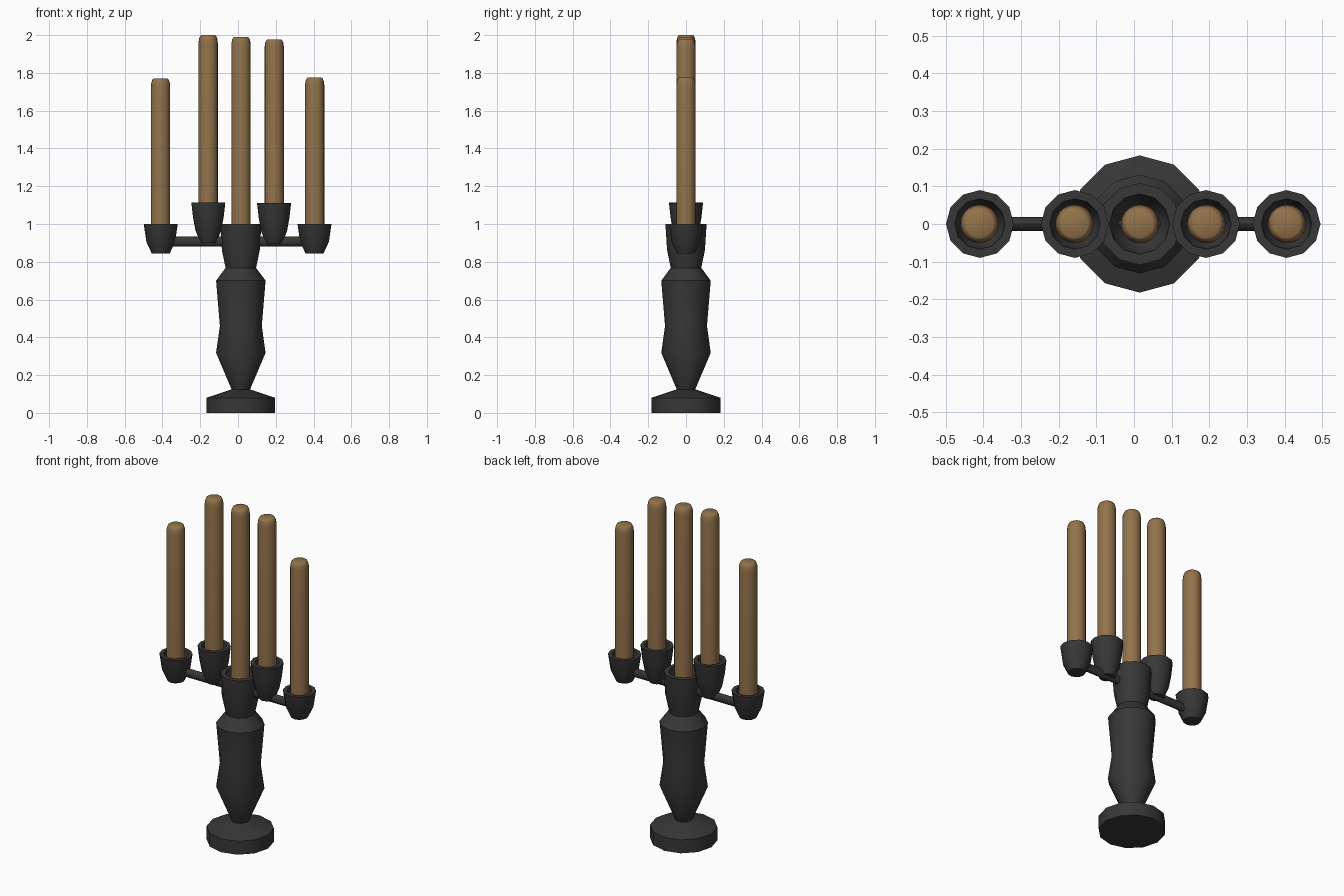
import bpy, bmesh, math

if "Cube" in bpy.data.objects:
    bpy.data.objects.remove(bpy.data.objects["Cube"])


def material(name, rgb):
    m = bpy.data.materials.new(name)
    m.diffuse_color = (*rgb, 1)
    m.use_nodes = True
    m.node_tree.nodes["Principled BSDF"].inputs["Base Color"].default_value = m.diffuse_color
    return m


IRON = material("dark_iron", (0.038, 0.038, 0.038))
WAX = material("brown_wax", (0.29, 0.17, 0.07))


def finish(bm, name, mat):
    bmesh.ops.recalc_face_normals(bm, faces=bm.faces)
    me = bpy.data.meshes.new(name)
    bm.to_mesh(me)
    bm.free()
    ob = bpy.data.objects.new(name, me)
    bpy.context.collection.objects.link(ob)
    me.materials.append(mat)
    bpy.ops.object.select_all(action='DESELECT')
    bpy.context.view_layer.objects.active = ob
    ob.select_set(True)
    bpy.ops.object.shade_smooth_by_angle(angle=math.radians(35))
    return ob


def lathe(name, profile, x, mat, sides=12):
    """Closed turned solid from (radius, z) points around a vertical axis at x."""
    bm = bmesh.new()
    rings = []
    for r, z in profile:
        rings.append([bm.verts.new((x + r * math.cos(2 * math.pi * i / sides),
                                    r * math.sin(2 * math.pi * i / sides), z))
                      for i in range(sides)])
    for a, b in zip(rings, rings[1:]):
        for i in range(sides):
            j = (i + 1) % sides
            bm.faces.new((a[i], a[j], b[j], b[i]))
    bm.faces.new(rings[0])
    bm.faces.new(rings[-1])
    return finish(bm, name, mat)


CX = 0.015  # axis of the stem

# foot and turned stem
lathe("foot", [(0.182, 0), (0.182, 0.08), (0.047, 0.125)], CX, IRON)
lathe("stem", [(0.047, 0.12), (0.131, 0.318), (0.111, 0.46),
               (0.131, 0.70), (0.082, 0.766)], CX, IRON)

# central cup
lathe("center_cup", [(0.08, 0.765), (0.1, 0.86), (0.109, 1.0), (0.08, 1.0),
                     (0.07, 0.95), (0.048, 0.92)], CX, IRON)

# outer and inner cups: x position, rim height
for name, x, top in (("left_outer_cup", -0.409, 1.0), ("right_outer_cup", 0.405, 1.0)):
    lathe(name, [(0.048, top - 0.155), (0.076, top - 0.095), (0.09, top), (0.067, top),
                 (0.06, top - 0.05), (0.045, top - 0.075)], x, IRON)
for name, x, top in (("left_inner_cup", -0.157, 1.115), ("right_inner_cup", 0.191, 1.11)):
    lathe(name, [(0.042, top - 0.215), (0.068, top - 0.15), (0.081, top - 0.08),
                 (0.09, top), (0.067, top), (0.06, top - 0.05),
                 (0.045, top - 0.075)], x, IRON)

# horizontal arm carrying the cups, taller than deep
bm = bmesh.new()
bmesh.ops.create_cone(bm, cap_ends=True, segments=12, radius1=1, radius2=1, depth=1)
for v in bm.verts:
    v.co = (v.co.z * 0.76, v.co.x * 0.018, 0.907 + v.co.y * 0.026)
finish(bm, "arm", IRON)

# candles: x, bottom, top
for name, x, lo, top in (("left_outer_candle", -0.41, 0.92, 1.77),
                         ("left_inner_candle", -0.158, 1.035, 2.0),
                         ("center_candle", 0.016, 0.915, 1.99),
                         ("right_inner_candle", 0.192, 1.03, 1.977),
                         ("right_outer_candle", 0.406, 0.92, 1.775)):
    lathe(name, [(0.051, lo), (0.051, top - 0.04), (0.048, top - 0.018),
                 (0.042, top - 0.004), (0.036, top)], x, WAX, 20)
